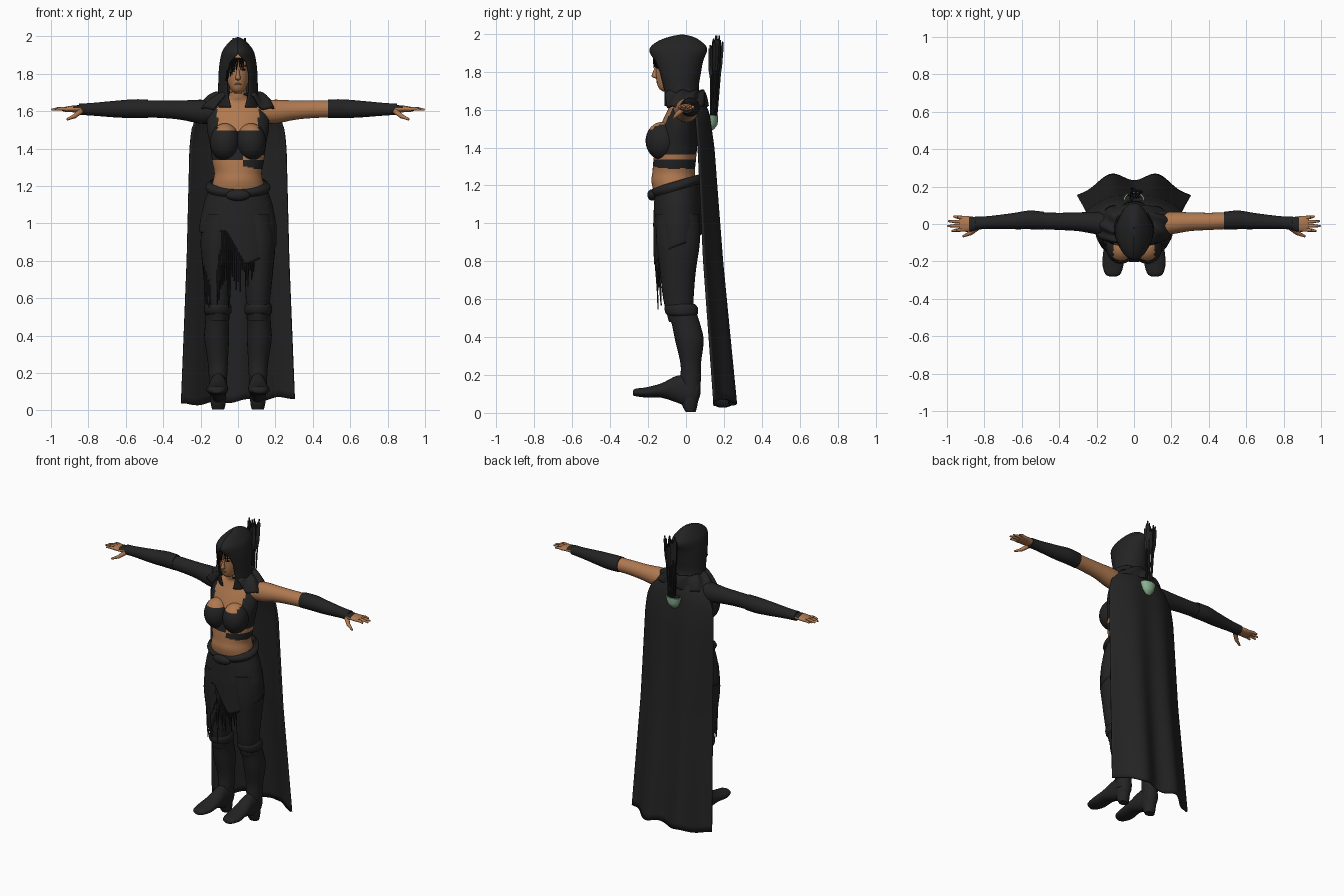
import bpy, bmesh, math, random
from mathutils import Vector, Matrix

random.seed(4)
cube = bpy.data.objects.get("Cube")
if cube:
    bpy.data.objects.remove(cube)


def material(name, rgb):
    m = bpy.data.materials.new(name)
    m.use_nodes = True
    m.diffuse_color = (*rgb, 1)
    m.node_tree.nodes["Principled BSDF"].inputs["Base Color"].default_value = (*rgb, 1)
    return m


CLOTH = material("black cloth", (.017, .017, .017))
SKIN = material("tan skin", (.43, .19, .08))
SHADE = material("dark skin", (.16, .06, .03))
HAIR = material("black hair", (.005, .005, .005))
GREEN = material("pale green", (.25, .45, .29))


def finish(name, bm, mats, rule=None, solid=0):
    """Turn a bmesh into a smooth object, colouring faces by a rule on their centres."""
    bmesh.ops.recalc_face_normals(bm, faces=bm.faces)
    if rule:
        for f in bm.faces:
            f.material_index = int(rule(f.calc_center_median()))
    me = bpy.data.meshes.new(name)
    bm.to_mesh(me)
    bm.free()
    for m in mats:
        me.materials.append(m)
    ob = bpy.data.objects.new(name, me)
    bpy.context.collection.objects.link(ob)
    bpy.ops.object.select_all(action='DESELECT')
    ob.select_set(True)
    bpy.context.view_layer.objects.active = ob
    bpy.ops.object.shade_smooth_by_angle(angle=math.radians(50))
    if solid:
        mod = ob.modifiers.new("thickness", 'SOLIDIFY')
        mod.thickness = solid
    return ob


def skin_rings(name, rings, mats, closed=True, cap=False, rule=None, solid=0):
    """Bridge rows of points into a surface."""
    bm = bmesh.new()
    rows = [[bm.verts.new(p) for p in ring] for ring in rings]
    n = len(rows[0])
    for a, b in zip(rows, rows[1:]):
        for i in range(n if closed else n - 1):
            j = (i + 1) % n
            bm.faces.new((a[i], a[j], b[j], b[i]))
    if cap:
        bm.faces.new(rows[0])
        bm.faces.new(rows[-1])
    return finish(name, bm, mats, rule, solid)


def sheet(name, fn, nu, nv, mats, **kw):
    """Surface from a function of u and v, both 0 to 1."""
    return skin_rings(name, [[fn(i / nu, j / nv) for i in range(nu + 1)] for j in range(nv + 1)],
                      mats, closed=False, **kw)


def spline(rows, k):
    out = []
    for i in range(len(rows) - 1):
        p = [Vector(rows[max(0, min(len(rows) - 1, i + d))]) for d in (-1, 0, 1, 2)]
        for s in range(k):
            t = s / k
            out.append(p[1] + .5 * t * (p[2] - p[0] + t * (2 * p[0] - 5 * p[1] + 4 * p[2] - p[3]
                       + t * (3 * (p[1] - p[2]) + p[3] - p[0]))))
    return out + [Vector(rows[-1])]


def loft(name, axis, rows, mats, rule=None, k=4, n=24, side=1):
    """Elliptical tube; each row is position, two centre values, two radii."""
    rings = []
    for t, a, b, ra, rb in spline(rows, k):
        ring = []
        for i in range(n):
            w = 2 * math.pi * i / n
            p = [a + ra * math.cos(w), b + rb * math.sin(w)]
            p.insert("xyz".index(axis), t)
            ring.append((p[0] * side, p[1], p[2]))
        rings.append(ring)
    return skin_rings(name, rings, mats, cap=True, rule=rule)


def blob(name, centre, radii, mats, rule=None):
    bm = bmesh.new()
    mat = Matrix.Translation(centre) @ Matrix.Diagonal((*radii, 1))
    bmesh.ops.create_uvsphere(bm, u_segments=32, v_segments=24, radius=1, matrix=mat)
    return finish(name, bm, mats, rule)


def rods(name, items, mat, sides=8):
    """Tapered rods, each given as start, end, start radius, end radius."""
    bm = bmesh.new()
    for a, b, r1, r2 in items:
        a, b = Vector(a), Vector(b)
        m = Matrix.Translation((a + b) / 2) @ (b - a).to_track_quat('Z', 'Y').to_matrix().to_4x4()
        bmesh.ops.create_cone(bm, cap_ends=True, segments=sides, radius1=r1, radius2=r2,
                              depth=(b - a).length, matrix=m)
    return finish(name, bm, [mat])


def look(table, x):
    """Linear lookup in a short table."""
    for (x0, y0), (x1, y1) in zip(table, table[1:]):
        if x <= x1:
            return y0 + (y1 - y0) * max(0, (x - x0) / (x1 - x0))
    return table[-1][1]


# Torso: cropped top with square neckline, bare midriff and a loose strap on the left
def bare(c):
    if c.z > 1.495 and abs(c.x) < .11 and c.y < 0:
        return True
    if c.x > .155 and c.z > 1.56 or c.z > 1.66:
        return True
    if c.x > .03 and 1.335 < c.z < 1.365:
        return True
    return c.z < (1.335 if c.x < .03 else 1.285 + .15 * max(0, .15 - c.x) * (c.y < 0))


loft("torso", "z", [(1.14, 0, -.055, .15, .11), (1.22, 0, -.065, .135, .117), (1.27, 0, -.065, .127, .112),
     (1.33, 0, -.06, .138, .112), (1.42, 0, -.05, .15, .11), (1.5, 0, -.04, .165, .1),
     (1.56, 0, -.03, .165, .085), (1.61, 0, -.02, .15, .07), (1.65, 0, -.015, .09, .06),
     (1.68, 0, -.03, .05, .05), (1.75, 0, -.04, .045, .045)], [CLOTH, SKIN], bare, k=10, n=64)
for side, word in ((1, "left"), (-1, "right")):
    blob(word + "_bust", (side * .07, -.125, 1.435), (.08, .088, .1), [CLOTH, SKIN],
         lambda c: c.z > 1.495 and abs(c.x) < .11)

# Head and face
loft("head", "z", [(1.695, 0, -.1, .018, .02), (1.715, 0, -.095, .038, .05), (1.76, 0, -.08, .056, .077),
     (1.82, 0, -.07, .065, .09), (1.87, 0, -.07, .063, .088), (1.92, 0, -.06, .03, .05)], [SKIN], n=32)
loft("nose", "z", [(1.765, 0, -.155, .006, .008), (1.775, 0, -.163, .014, .018),
     (1.8, 0, -.16, .009, .014), (1.835, 0, -.152, .006, .008)], [SKIN], n=12)
blob("lips", (0, -.149, 1.745), (.018, .008, .007), [SHADE])
for side, word in ((1, "left"), (-1, "right")):
    blob(word + "_eye", (side * .026, -.148, 1.822), (.014, .008, .006), [HAIR])
    rods(word + "_eyebrow", [((side * .012, -.158, 1.838), (side * .042, -.143, 1.843), .004, .003)], HAIR)
locks = []
for i in range(9):
    x = -.055 + .011 * i + random.uniform(-.004, .004)
    y = -.17 + abs(x) * .5
    end = 1.76 + .012 * i if x < .02 else 1.82
    locks.append(((x * .8, y, 1.885), (x - .008, y, end), .007, .002))
rods("hair_locks", locks, HAIR, 6)

# Hood: rings opening at the face and closing above it
HOOD = spline([(1.62, 0, .12, .12), (1.7, -.03, .108, .1), (1.8, -.04, .104, .12), (1.86, -.043, .098, .135),
               (1.92, -.04, .084, .152), (1.96, -.035, .056, .115), (1.985, -.025, .028, .06),
               (1.997, -.02, .001, .002)], 6)
OPEN = [(1.62, .04), (1.7, .058), (1.8, .06), (1.86, .046), (1.905, 0)]


def hood(u, v):
    z, cy, rx, ry = HOOD[round(v * (len(HOOD) - 1))]
    gap = math.asin(min(1, look(OPEN, z) / rx))
    a = gap + (2 * math.pi - 2 * gap) * u
    return (rx * math.sin(a), cy - ry * math.cos(a), z)


sheet("hood", hood, 48, len(HOOD) - 1, [CLOTH], solid=.008)


# Cowl draped over the shoulders
def cowl(u, v):
    gap = .35 + .35 * v
    a = gap + (2 * math.pi - 2 * gap) * u
    fold = .006 * math.sin(9 * a + 5 * v)
    rx, ry = .095 + .115 * v, .1 + .025 * v
    return ((rx + fold) * math.sin(a), -.01 - (ry + fold) * math.cos(a),
            1.70 - .085 * v ** 1.4 + .012 * math.sin(math.pi * v) + fold)


sheet("cowl", cowl, 64, 10, [CLOTH], solid=.012)

# Cape with folds that deepen toward the hem
WIDTH = [(.05, .305), (.8, .275), (1.4, .26), (1.5, .25), (1.58, .22), (1.67, .13)]
BACK = [(.05, .255), (.8, .19), (1.4, .15), (1.58, .125), (1.67, .085)]
EDGE = [(.05, .155), (.8, .1), (1.4, .07), (1.58, .055), (1.67, .05)]


def cape(u, v):
    u = 2 * u - 1
    hem = .05 + .02 * u + .008 * math.sin(11 * u)
    z = 1.67 + (hem - 1.67) * v
    edge = look(EDGE, z)
    y = edge + (look(BACK, z) - edge) * (1 - abs(u) ** 3) - .02 * v * math.cos(2.5 * math.pi * u)
    return (u * look(WIDTH, z), y, z)


sheet("cape", cape, 64, 40, [CLOTH], solid=.012)

# Quiver mouth and arrows
loft("quiver_mouth", "z", [(1.49, 0, .13, .015, .01), (1.52, 0, .135, .04, .03), (1.57, 0, .135, .055, .035)],
     [GREEN])
loft("quiver_inside", "z", [(1.565, 0, .135, .048, .03), (1.575, 0, .135, .048, .03)], [CLOTH])
shafts, vanes = [], []
for i in range(9):
    a = 2.4 * i
    r = .012 + .0035 * i
    top = Vector((r * math.cos(a), .162 + r * math.sin(a), 1.99 - .016 * (i % 4)))
    foot = Vector((top.x * .6, .145 + (top.y - .162) * .4, 1.53))
    shafts.append((foot, top, .005, .005))
    vanes.append((foot.lerp(top, .55), foot.lerp(top, .7), .004, .013))
    vanes.append((foot.lerp(top, .7), foot.lerp(top, .95), .013, .012))
rods("arrow_shafts", shafts, CLOTH, 6)
rods("arrow_feathers", vanes, CLOTH, 3)

# Skirt with a slanted hem, plus belt
HEM = [(-180, .95), (-60, .95), (-17, .96), (12, .78), (35, .81), (75, .87), (180, .95)]
RX = [(.78, .198), (.9, .207), (1, .205), (1.1, .185), (1.2, .152), (1.27, .132)]
RY = [(.78, .125), (1, .128), (1.1, .124), (1.27, .112)]


def waist(a, z, grow=0):
    return ((look(RX, z) + grow) * math.sin(a), -.045 - (look(RY, z) + grow) * math.cos(a), z)


def skirt(u, v):
    a = math.pi * (2 * u - 1)
    top = 1.22 - .03 * math.cos(a)
    return waist(a, top + (look(HEM, math.degrees(a)) - top) * v)


def belt(u, v):
    a = math.pi * (2 * u - 1)
    return waist(a, 1.225 - .035 * math.cos(a) - .05 * v, .004 + .016 * math.sin(math.pi * v))


sheet("skirt", skirt, 96, 24, [CLOTH], solid=.01)
sheet("belt", belt, 64, 8, [CLOTH])
blob("belt_knot", (0, -.178, 1.15), (.065, .026, .03), [CLOTH])

# Fringe strands below the hem
strands = []
for i in range(30):
    a = -1.15 + 1.6 * i / 29
    x, y, z = waist(a, look(HEM, math.degrees(a)) + .02, -.006)
    end = random.uniform(.53, .72) if a < -.2 else random.uniform(.62, .76)
    strands.append(((x, y, z), (x * .97, y + .015, end), .006, .003))
rods("fringe", strands, CLOTH, 4)

# Legs, boots and feet
for s, word in ((1, "left"), (-1, "right")):
    loft(word + "_leg", "z", [(.48, .108, -.025, .055, .065), (.6, .107, -.04, .066, .08),
         (.75, .112, -.043, .076, .095), (.9, .112, -.042, .088, .115), (1.05, .095, -.045, .09, .115)],
         [CLOTH], side=s)
    loft(word + "_boot", "z", [(.1, .108, .025, .045, .045), (.18, .107, .025, .049, .054),
         (.26, .108, .025, .054, .054), (.38, .114, .018, .066, .075), (.46, .112, .002, .064, .075),
         (.53, .108, -.02, .064, .075)], [CLOTH], side=s)
    loft(word + "_boot_cuff", "z", [(.51, .108, -.02, .062, .07), (.525, .108, -.022, .073, .085),
         (.555, .108, -.026, .073, .088), (.575, .108, -.03, .062, .075)], [CLOTH], side=s)
    loft(word + "_foot", "y", [(-.28, .113, .105, .02, .012), (-.265, .113, .108, .042, .02),
         (-.21, .112, .108, .057, .027), (-.13, .108, .118, .054, .038), (-.05, .106, .125, .047, .07),
         (.02, .106, .115, .045, .085), (.06, .106, .125, .038, .07), (.077, .106, .14, .015, .035)],
         [CLOTH], side=s)
    loft(word + "_heel", "z", [(.005, .106, .025, .032, .026), (.04, .106, .02, .04, .04),
         (.1, .106, .02, .043, .05)], [CLOTH], side=s)

# Arms: sleeve on the right, bare upper arm and bracer on the left
UPPER = [(.12, -.005, 1.595, .06, .06), (.2, .005, 1.597, .06, .064), (.3, .012, 1.605, .05, .052),
         (.4, .014, 1.61, .046, .047), (.52, .018, 1.612, .044, .045)]
LOWER = [(.48, .018, 1.613, .047, .05), (.56, .022, 1.613, .05, .05), (.65, .015, 1.611, .043, .045),
         (.78, .008, 1.61, .034, .034), (.85, .004, 1.61, .036, .03)]
loft("left_upper_arm", "x", UPPER, [SKIN])
loft("right_sleeve", "x", UPPER, [CLOTH], side=-1)
for s, word in ((1, "left"), (-1, "right")):
    loft(word + "_bracer", "x", LOWER, [CLOTH], side=s)
    loft(word + "_palm", "x", [(.82, .004, 1.61, .027, .022), (.87, 0, 1.612, .04, .019),
         (.92, .002, 1.61, .042, .014), (.935, .002, 1.609, .034, .01)], [SKIN, CLOTH],
         lambda c: c.z > 1.615 and abs(c.x) < .885, side=s)
    fingers = [((s * .84, -.02, 1.6), (s * .875, -.05, 1.572), .016, .012),
               ((s * .872, -.048, 1.574), (s * .915, -.066, 1.555), .012, .006)]
    for i, tip in enumerate((.975, .998, .993, .965)):
        y = -.03 + .021 * i
        mid = Vector((s * (tip + .92) / 2, y * 1.1, 1.613))
        fingers += [((s * .91, y, 1.61), mid, .0105, .0095), (mid, (s * tip, y * 1.25, 1.607), .0095, .005)]
    rods(word + "_fingers", fingers, SKIN)
